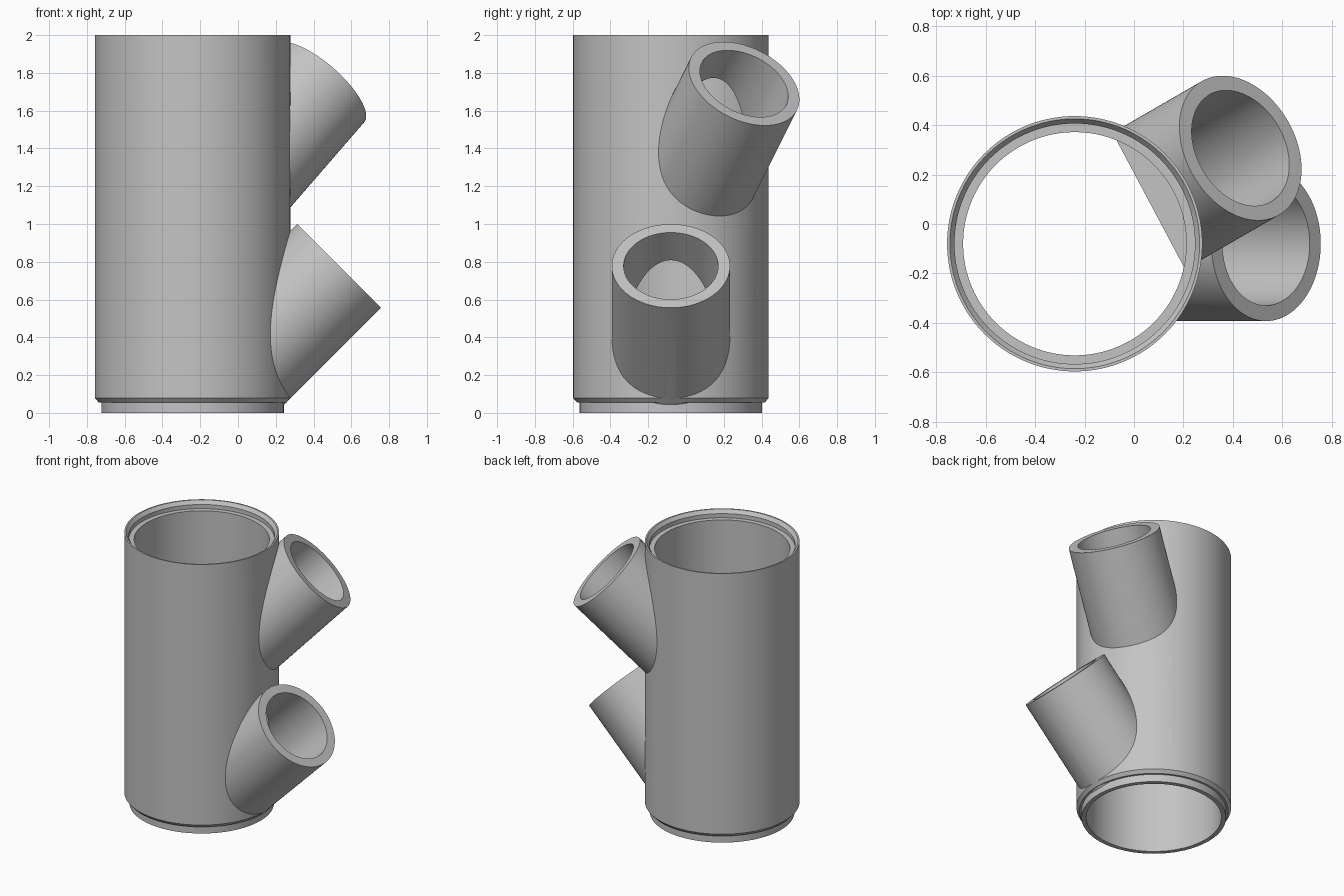
import bpy, bmesh, math
from mathutils import Matrix, Vector

if "Cube" in bpy.data.objects:
    bpy.data.objects.remove(bpy.data.objects["Cube"], do_unlink=True)

CX, CY = -0.24, -0.08          # main pipe axis
BORE, LENGTH = 0.452, 1.096    # main bore radius, branch length from axis
SEGMENTS = 128

grey = bpy.data.materials.new("pipe_grey")
grey.use_nodes = True
grey.diffuse_color = (0.55, 0.55, 0.55, 1)
grey.node_tree.nodes["Principled BSDF"].inputs["Base Color"].default_value = (0.55, 0.55, 0.55, 1)


def make_object(name, bm):
    bmesh.ops.recalc_face_normals(bm, faces=bm.faces)
    mesh = bpy.data.meshes.new(name)
    bm.to_mesh(mesh)
    bm.free()
    mesh.materials.append(grey)
    obj = bpy.data.objects.new(name, mesh)
    bpy.context.collection.objects.link(obj)
    return obj


def turned_solid(name, profile, matrix):
    """Solid of revolution from (radius, height) pairs, capped at both ends."""
    bm = bmesh.new()
    rings = []
    for r, z in profile:
        rings.append([bm.verts.new((r * math.cos(a), r * math.sin(a), z))
                      for a in (2 * math.pi * i / SEGMENTS for i in range(SEGMENTS))])
    for low, high in zip(rings, rings[1:]):
        for i in range(SEGMENTS):
            j = (i + 1) % SEGMENTS
            bm.faces.new((low[i], low[j], high[j], high[i]))
    bm.faces.new(rings[0][::-1])
    bm.faces.new(rings[-1])
    bm.transform(matrix)
    return make_object(name, bm)


def combine(target, tool, operation):
    mod = target.modifiers.new(operation.lower(), "BOOLEAN")
    mod.operation, mod.solver, mod.object = operation, "EXACT", tool
    bpy.context.view_layer.objects.active = target
    bpy.ops.object.modifier_apply(modifier=mod.name)
    bpy.data.objects.remove(tool, do_unlink=True)


axis = Matrix.Translation((CX, CY, 0))

# Main pipe with a stepped spigot and chamfered shoulder at the bottom
pipe = turned_solid("branched_pipe", [(0.483, 0), (0.483, 0.055), (0.497, 0.055),
                                      (0.517, 0.078), (0.517, 2)], axis)

# Two branches rising at 45 degrees: (height on axis, turn)
branches = []
for height, turn in ((0.003, 0), (0.968, 30)):
    branches.append(Matrix.Translation((CX, CY, height))
                    @ Matrix.Rotation(math.radians(turn), 4, "Z")
                    @ Matrix.Rotation(math.radians(45), 4, "Y"))

for m in branches:
    combine(pipe, turned_solid("branch", [(0.313, 0), (0.313, LENGTH)], m), "UNION")

# Main bore with the socket and lead-in chamfer at the top
combine(pipe, turned_solid("bore", [(BORE, -0.5), (BORE, 1.945), (0.487, 1.945),
                                    (0.487, 1.975), (0.506, 2), (0.506, 2.1)], axis), "DIFFERENCE")
for m in branches:
    combine(pipe, turned_solid("branch_bore", [(0.25, 0), (0.25, LENGTH + 0.1)], m), "DIFFERENCE")

# Small flat lip inside the bore under the upper branch opening
bm = bmesh.new()
arc = [math.radians(28 - 40 + 80 * i / 24) for i in range(25)]
lip_face = bm.faces.new([bm.verts.new((CX + BORE * math.cos(a), CY + BORE * math.sin(a), 1.05))
                         for a in arc])
extruded = bmesh.ops.extrude_face_region(bm, geom=[lip_face])
bmesh.ops.translate(bm, vec=Vector((0, 0, 0.008)),
                    verts=[v for v in extruded["geom"] if isinstance(v, bmesh.types.BMVert)])
lip = make_object("inner_lip", bm)

# Smooth walls with crisp rims
bpy.ops.object.select_all(action="DESELECT")
for obj in (pipe, lip):
    obj.select_set(True)
bpy.context.view_layer.objects.active = pipe
bpy.ops.object.shade_smooth_by_angle(angle=math.radians(20))
